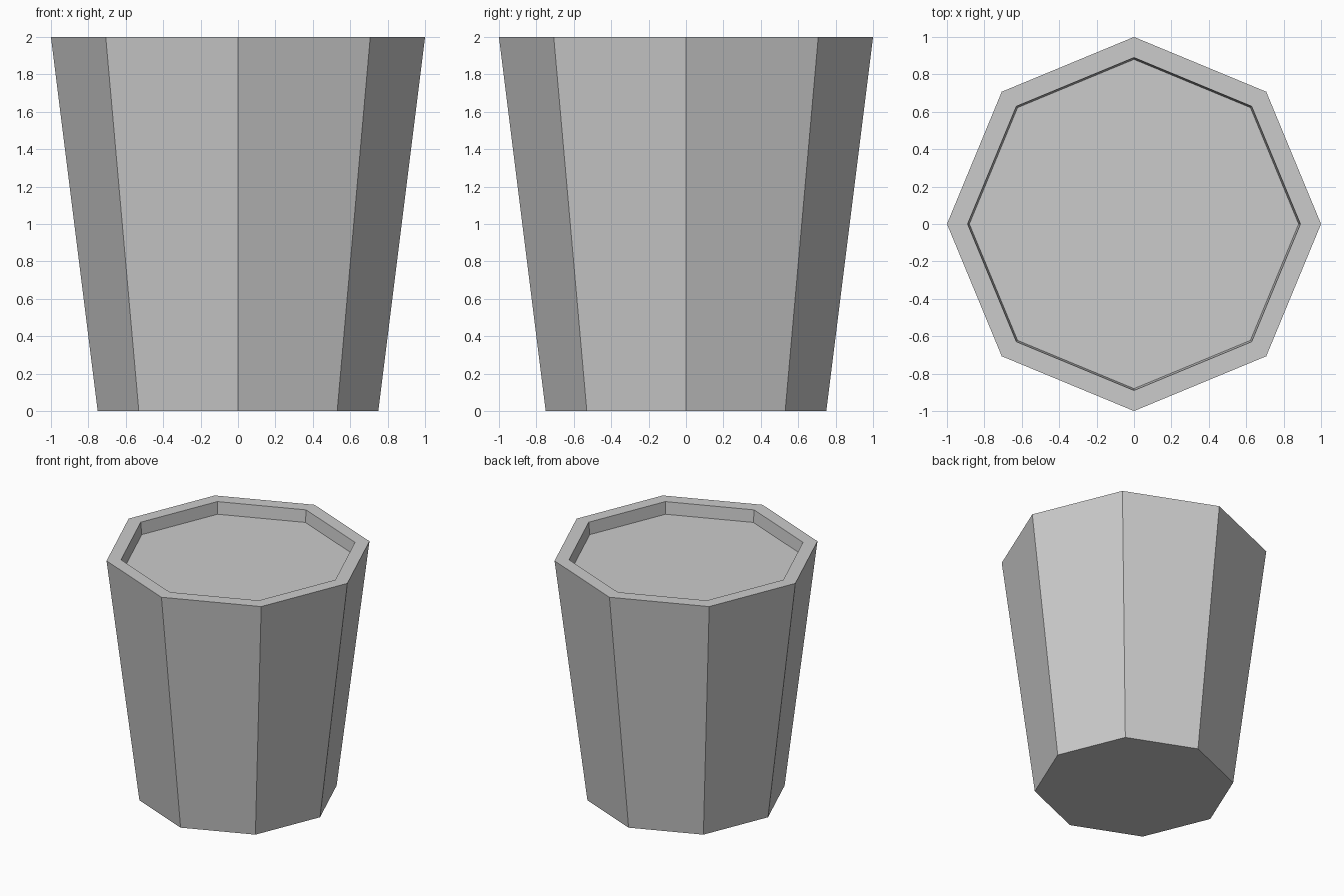
import bpy, bmesh
from math import cos, sin, tau

if "Cube" in bpy.data.objects:
    bpy.data.objects.remove(bpy.data.objects["Cube"])

SIDES = 8
# (radius, height) from the base, up the outside, over the rim, down to the recessed top
PROFILE = [(0.75, 0.0), (1.0, 2.0), (0.89, 2.0), (0.88, 1.9)]

# Tapered eight-sided tub with a shallow recess in the top
bm = bmesh.new()
rings = [[bm.verts.new((r * cos(tau * i / SIDES), r * sin(tau * i / SIDES), z))
          for i in range(SIDES)] for r, z in PROFILE]
for low, high in zip(rings, rings[1:]):
    for i in range(SIDES):
        j = (i + 1) % SIDES
        bm.faces.new((low[i], low[j], high[j], high[i]))

# Base and recessed fill
bm.faces.new(rings[0][::-1])
bm.faces.new(rings[-1])
bmesh.ops.recalc_face_normals(bm, faces=bm.faces)

mesh = bpy.data.meshes.new("tapered_tub")
bm.to_mesh(mesh)
bm.free()
bpy.context.collection.objects.link(bpy.data.objects.new("tapered_tub", mesh))
